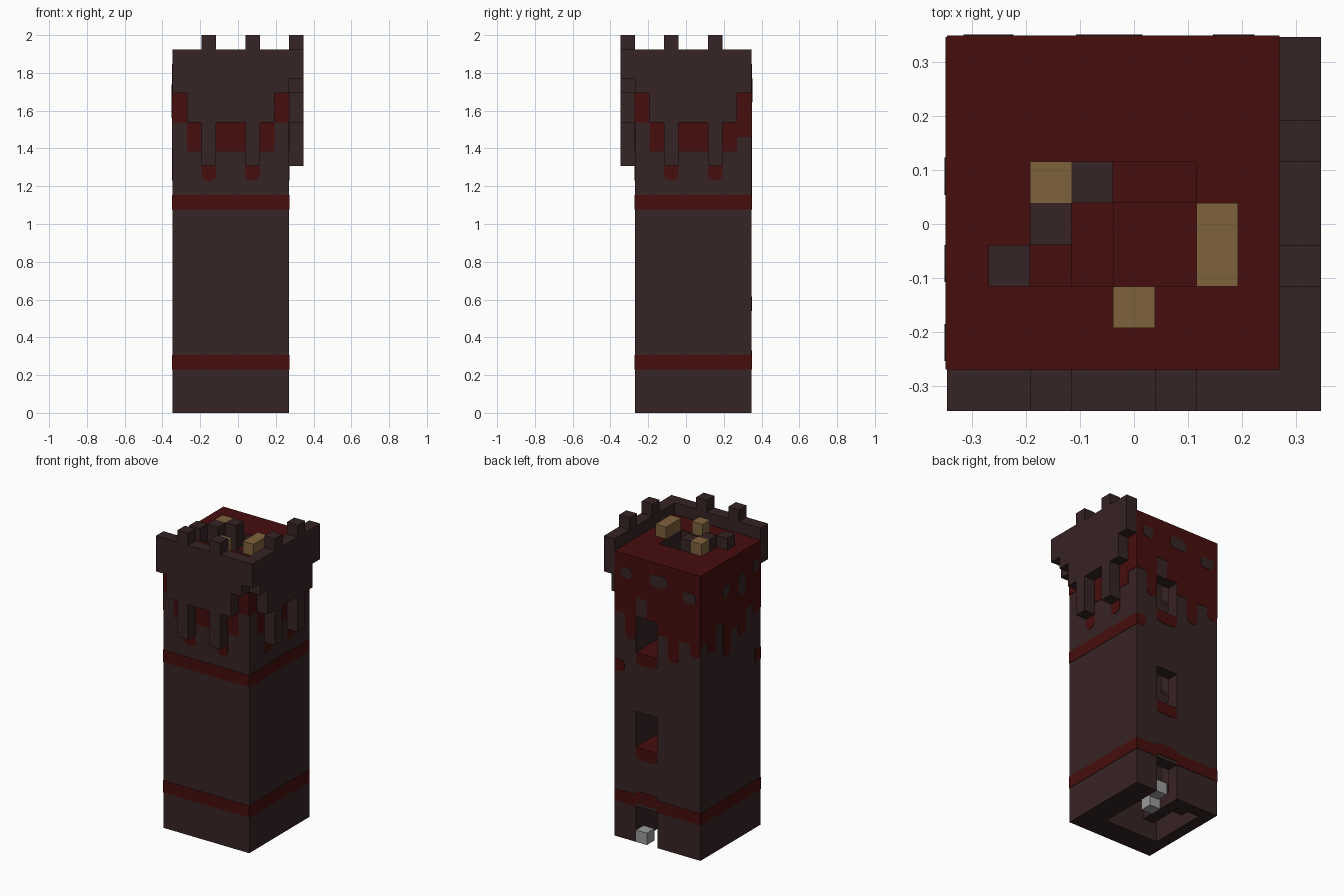
import bpy, bmesh, math
from mathutils import Vector

cube = bpy.data.objects.get("Cube")
if cube:
    bpy.data.objects.remove(cube, do_unlink=True)

UNIT = 2 / 26          # one block of the grid
HALF = 4.5             # half of the nine block footprint


def material(name, rgb):
    m = bpy.data.materials.new(name)
    m.use_nodes = True
    m.diffuse_color = (*rgb, 1)
    m.node_tree.nodes["Principled BSDF"].inputs["Base Color"].default_value = (*rgb, 1)
    return m


BROWN = material("dark brown brick", (0.037, 0.017, 0.018))
RED = material("dark red", (0.062, 0.004, 0.004))
TAN = material("tan wood", (0.212, 0.122, 0.045))
GREY = material("grey stone", (0.33, 0.33, 0.33))


def place(x, y, z):
    return Vector(((x - HALF) * UNIT, (y - HALF) * UNIT, z * UNIT))


def finish(name, bm, mats):
    mesh = bpy.data.meshes.new(name)
    bm.to_mesh(mesh)
    bm.free()
    for m in mats:
        mesh.materials.append(m)
    obj = bpy.data.objects.new(name, mesh)
    bpy.context.scene.collection.objects.link(obj)
    return obj


def blocks(name, boxes, mat, top=None, top_rule=lambda z: True):
    """Boxes given as x0, x1, y0, y1, z0, z1; upward faces may take a second colour."""
    bm = bmesh.new()
    for x0, x1, y0, y1, z0, z1 in boxes:
        made = bmesh.ops.create_cube(bm, size=1)["verts"]
        lo, hi = place(x0, y0, z0), place(x1, y1, z1)
        for v in made:
            v.co = Vector([hi[k] if v.co[k] > 0 else lo[k] for k in range(3)])
    bm.normal_update()
    if top:
        for f in bm.faces:
            if f.normal.z > 0.5 and top_rule(f.calc_center_median().z / UNIT):
                f.material_index = 1
    return finish(name, bm, [mat, top] if top else [mat])


# Positions on each wall: u runs along the wall, d is the distance outwards
WALLS = {
    "front": lambda u, d, z: place(u, 1 - d, z),
    "right": lambda u, d, z: place(8 + d, 1 + u, z),
    "back": lambda u, d, z: place(8 - u, 9 + d, z),
    "left": lambda u, d, z: place(-d, 9 - u, z),
}


def plates(name, wall, shapes, mat, depth=0.03):
    """Thin plates u0, u1, z0, z1 with bottom and top corner rounding."""
    bm = bmesh.new()
    pos = WALLS[wall]
    for u0, u1, z0, z1, low, high in shapes:
        outline = []
        corners = ((u0, z0, 1, 1, low, 180), (u1, z0, -1, 1, low, 270),
                   (u1, z1, -1, -1, high, 0), (u0, z1, 1, -1, high, 90))
        for u, z, su, sz, r, start in corners:
            for k in range(4 if r else 1):
                a = math.radians(start + 30 * k)
                outline.append((u + su * r + r * math.cos(a), z + sz * r + r * math.sin(a)))
        rings = [[bm.verts.new(pos(u, d, z)) for u, z in outline] for d in (0, depth)]
        n = len(outline)
        bm.faces.new(rings[0])
        bm.faces.new(rings[1])
        for k in range(n):
            bm.faces.new((rings[0][k], rings[0][(k + 1) % n], rings[1][(k + 1) % n], rings[1][k]))
    bmesh.ops.recalc_face_normals(bm, faces=bm.faces)
    return finish(name, bm, [mat])


# Walls: thick on the front and right, thin on the others
blocks("tower_walls", [
    (0, 1, 1, 9, 0, 24), (6, 8, 1, 9, 0, 24), (1, 6, 1, 3, 0, 24), (1, 4, 8, 9, 0, 24),
] + [(4, 6, 8, 9, z, z + 5) for z in (3, 11, 19)], BROWN, RED)

# Roof floor around the stepped stairwell opening
blocks("roof_floor", [(1, 6, 6, 8, 23, 24), (1, 4, 5, 6, 23, 24),
                      (1, 3, 4, 5, 23, 24), (1, 2, 3, 4, 23, 24)], BROWN, RED)

# Winding stair: eight steps to a turn around a central post
TURN = [(3, 4, 6, 8), (1, 3, 6, 8), (1, 3, 5, 6), (1, 3, 3, 5),
        (3, 4, 3, 5), (4, 6, 3, 5), (4, 6, 5, 6), (4, 6, 6, 8)]
blocks("winding_stair", [(*TURN[n % 8], n, n + 1) for n in range(23)], BROWN, RED)
blocks("stair_post", [(3, 4, 5, 6, 0, 25)], BROWN)
blocks("stair_rail", [(2, 3, 4, 5, 24, 25), (1, 2, 3, 4, 24, 25)], BROWN)
blocks("entrance_stones", [(5, 6, 8, 9, 0, 1), (4, 5, 6, 7, 0, 1)], GREY)

# Wooden crates on the roof
blocks("roof_crates", [(2, 3, 5, 6, 24, 25), (6, 7, 3, 5, 24, 25), (4, 5, 2, 3, 24, 25)], TAN)

# Overhanging battlement on two sides, its long brackets rising into merlons
HANG = [22, 20, 17, 20, 20, 17, 20, 22]
front_boxes, right_boxes = [], []
for u, low in enumerate(HANG):
    high = 26 if low == 17 else 25
    front_boxes.append((u, u + 1, 0, 1, low, high))
    right_boxes.append((8, 9, u + 1, u + 2, low, high))
blocks("front_battlement", front_boxes, BROWN)
blocks("right_battlement", right_boxes, BROWN)
blocks("corner_battlement", [(8, 9, 0, 1, 23, 25)], BROWN)

# Red running down from the roof
DRIPS = {
    "front": [20, 18, 16, 18, 18, 16, 18, 20],
    "right": [20, 18, 16, 18, 18, 16, 18, 19],
    "back": [19, 17, 20.6, 19, 18, 16, 18, 17],
    "left": [18, 17, 19, 16, 18, 17, 19, 18],
}
for wall, lows in DRIPS.items():
    shapes = []
    for u, low in enumerate(lows):
        beside = lows[max(u - 1, 0):u] + lows[u + 1:u + 2]
        shapes.append((u, u + 1, low, 24, 0.4 if low < min(beside) else 0, 0))
    plates(wall + "_drips", wall, shapes, RED)

# Painted bands round the walls
for wall in ("front", "right"):
    plates(wall + "_bands", wall, [(0, 8, z, z + 1, 0, 0) for z in (3, 14)], RED)
plates("left_bands", "left", [(0, 8, 3, 4, 0, 0), (7.2, 8, 14, 15, 0, 0)], RED)
plates("back_bands", "back", [(0, 2, 3, 4, 0, 0), (2, 4, 3.3, 4.3, 0, 0.3), (4, 8, 3, 4, 0, 0),
                              (0, 0.9, 14, 15, 0.3, 0.3)], RED)

# Stains under the window sills
plates("sill_stains", "back", [(2, 4, z - 1, z, 0.35, 0) for z in (8, 16)], RED)

# Bare brick patches showing through the red
plates("back_brick_patches", "back", [(0.6, 1.6, 22, 22.9, 0.3, 0.3), (3.3, 4.9, 22, 23, 0.35, 0.35),
                                      (6.4, 7.6, 21.4, 22.3, 0.3, 0.3)], BROWN, 0.06)
plates("left_brick_patches", "left", [(2.9, 3.8, 21, 22, 0.3, 0.3), (5, 5.9, 20.3, 22.2, 0.35, 0.35),
                                      (6.9, 7.8, 21.6, 22.6, 0.3, 0.3)], BROWN, 0.06)
